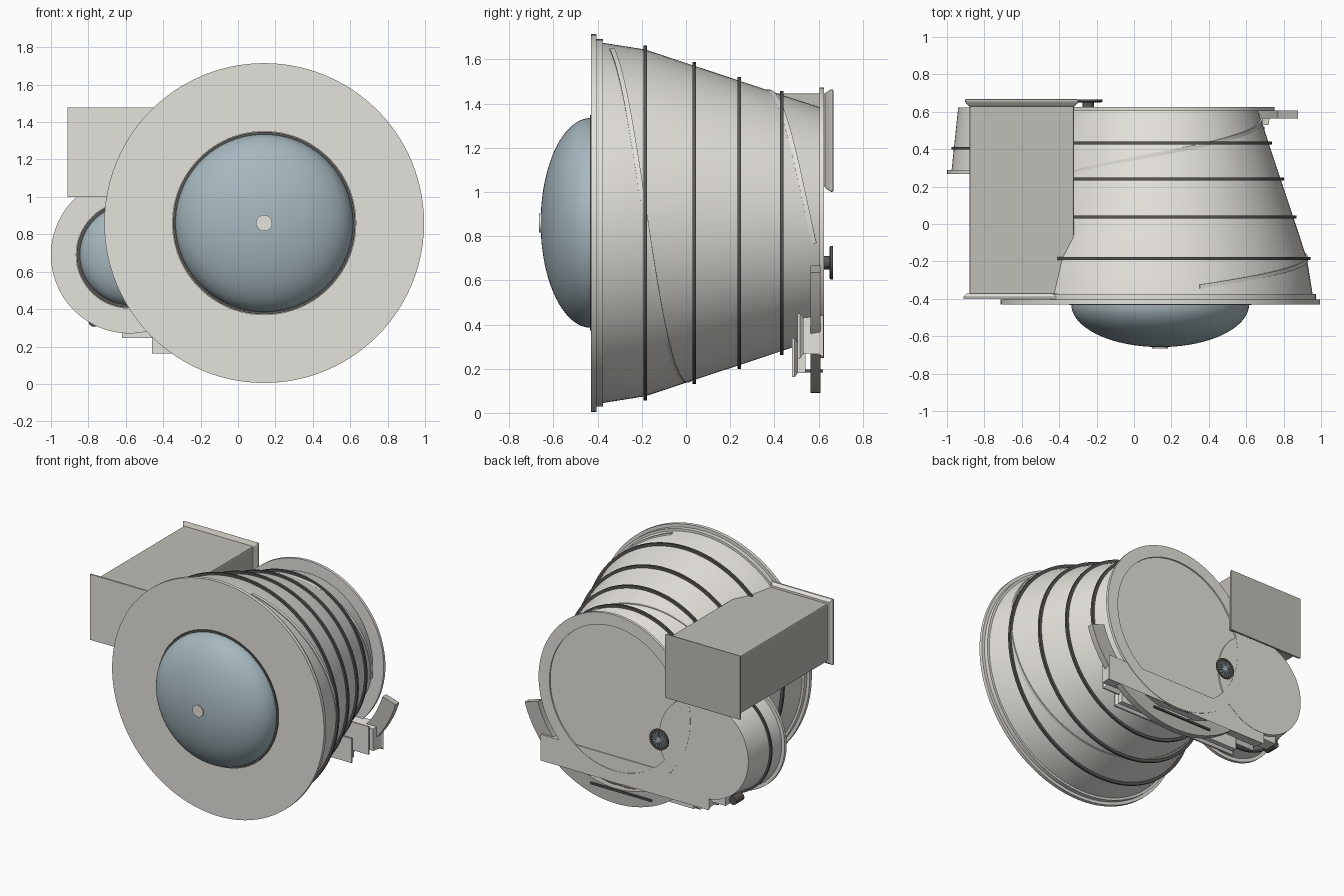
import bpy, bmesh, math

if "Cube" in bpy.data.objects:
    bpy.data.objects.remove(bpy.data.objects["Cube"])

def material(name, rgb):
    m = bpy.data.materials.new(name)
    m.diffuse_color = (*rgb, 1)
    m.use_nodes = True
    m.node_tree.nodes["Principled BSDF"].inputs["Base Color"].default_value = m.diffuse_color
    return m

LIGHT = material("pale_metal", (0.78, 0.76, 0.71))
GREY = material("warm_grey", (0.53, 0.51, 0.47))
DARK = material("dark_trim", (0.10, 0.095, 0.09))
GLASS = material("blue_glass", (0.38, 0.48, 0.52))
BIG = (0.14, 0.86)      # x, z of the main barrel axis
SMALL = (-0.58, 0.69)   # x, z of the side barrel axis

def finish(bm, name, mat, smooth=True):
    bmesh.ops.remove_doubles(bm, verts=bm.verts, dist=1e-5)
    bmesh.ops.recalc_face_normals(bm, faces=bm.faces)
    me = bpy.data.meshes.new(name)
    bm.to_mesh(me)
    bm.free()
    me.materials.append(mat)
    ob = bpy.data.objects.new(name, me)
    bpy.context.collection.objects.link(ob)
    if smooth:
        bpy.ops.object.select_all(action='DESELECT')
        ob.select_set(True)
        bpy.context.view_layer.objects.active = ob
        bpy.ops.object.shade_smooth_by_angle(angle=math.radians(30))
    return ob

def loft(bm, loops, closed=False):
    """Skin rings of points; cap the ends unless closed."""
    rings = [[bm.verts.new(p) for p in lp] for lp in loops]
    n = len(rings[0])
    for a, b in zip(rings, rings[1:] + (rings[:1] if closed else [])):
        for i in range(n):
            j = (i + 1) % n
            bm.faces.new((a[i], a[j], b[j], b[i]))
    if not closed:
        bm.faces.new(rings[0])
        bm.faces.new(rings[-1])

def lathe(name, centre, profile, mat, n=96):
    """Turn a list of (radius, y) around a y-parallel axis, capping both ends."""
    bm = bmesh.new()
    loft(bm, [[(centre[0] + r * math.cos(2 * math.pi * i / n), y,
                centre[1] + r * math.sin(2 * math.pi * i / n)) for i in range(n)]
              for r, y in profile])
    return finish(bm, name, mat)

def frustum_box(name, sections, mat, bevel=0.0):
    """Box lofted through (y, x0, x1, z0, z1) sections."""
    bm = bmesh.new()
    loft(bm, [[(x0, y, z0), (x1, y, z0), (x1, y, z1), (x0, y, z1)]
              for y, x0, x1, z0, z1 in sections])
    ob = finish(bm, name, mat, False)
    if bevel:
        b = ob.modifiers.new("soft_edges", 'BEVEL')
        b.width, b.segments = bevel, 2
    return ob

def dome(name, centre, r, y, depth):
    prof = [(r * math.cos(t), y - depth * math.sin(t))
            for t in [math.pi / 2 * k / 20 * 0.985 for k in range(21)]]
    return lathe(name, centre, [(r, y + 0.02)] + prof, GLASS)

def barrel_r(y):
    """Radius of the main barrel at y."""
    if y < -0.185:
        return 0.815 - 0.03 * (y + 0.375) / 0.19
    return 0.785 - 0.268 * (y + 0.185) / 0.805

# main barrel with stepped front flange and back flange
lathe("main_barrel", BIG, [(0.49, -0.405), (0.49, -0.43), (0.855, -0.43), (0.855, -0.405),
      (0.832, -0.405), (0.832, -0.375), (0.815, -0.375), (0.785, -0.185),
      (0.523, 0.605), (0.612, 0.605), (0.612, 0.625), (0.525, 0.625), (0.525, 0.615)], LIGHT)
for k, y in enumerate((-0.185, 0.037, 0.24, 0.433)):
    r = barrel_r(y)
    lathe(f"barrel_band_{k}", BIG, [(r - 0.02, y - 0.008), (r + 0.018, y - 0.008),
          (r + 0.018, y + 0.008), (r - 0.02, y + 0.008)], DARK)
lathe("main_lens_ring", BIG, [(0.488, -0.40), (0.488, -0.434), (0.47, -0.434)], DARK)
dome("main_lens", BIG, 0.475, -0.43, 0.228)
lathe("lens_cap", BIG, [(0.043, -0.64), (0.043, -0.665)], LIGHT, 32)

# side barrel
lathe("side_barrel", SMALL, [(0.285, 0.30), (0.285, 0.268), (0.42, 0.268), (0.42, 0.29),
      (0.395, 0.29), (0.36, 0.624)], LIGHT)
lathe("side_barrel_band", SMALL, [(0.37, 0.397), (0.396, 0.397), (0.396, 0.413), (0.365, 0.413)], DARK)
lathe("side_lens_ring", SMALL, [(0.283, 0.30), (0.283, 0.275), (0.265, 0.275)], DARK)
dome("side_lens", SMALL, 0.266, 0.28, 0.13)

# spiral ridge wound once and a quarter around the main barrel
bm = bmesh.new()
loops = []
for k in range(141):
    t = k / 140
    a = math.radians(75 - 445 * t)
    y = -0.335 + 0.915 * t
    r = barrel_r(y) + 0.012 * abs(2 * t - 1) - 0.003
    loops.append([(BIG[0] + (r + dr) * math.cos(a), y + dy, BIG[1] + (r + dr) * math.sin(a))
                  for dr, dy in ((-0.02, -0.011), (0, -0.011), (0, 0.011), (-0.02, 0.011))])
loft(bm, loops)
finish(bm, "spiral_ridge", LIGHT)

# top box with flared end flanges
frustum_box("top_box", [(-0.385, -0.88, -0.32, 1.025, 1.445),
                        (0.64, -0.88, -0.32, 1.025, 1.445)], GREY, 0.008)
wide, narrow = (-0.912, -0.288, 1.0, 1.478), (-0.895, -0.305, 1.015, 1.46)
frustum_box("box_front_flange", [(-0.402, *wide), (-0.39, *wide), (-0.372, *narrow)], LIGHT)
frustum_box("box_back_flange", [(0.628, -0.882, -0.318, 1.02, 1.447), (0.655, -0.905, -0.295, 1.0, 1.465),
                                (0.667, -0.905, -0.295, 1.0, 1.465)], GREY, 0.006)

# curved guard below the back flange
bm = bmesh.new()
loops = []
for k in range(49):
    a = math.radians(-17 - 125 * k / 48)
    loops.append([(BIG[0] + r * math.cos(a), y, BIG[1] + r * math.sin(a))
                  for r, y in ((0.66, 0.563), (0.77, 0.563), (0.77, 0.608), (0.66, 0.608))])
loft(bm, loops)
finish(bm, "curved_guard", GREY)
frustum_box("guard_slot", [(0.535, -0.15, 0.34, 0.183, 0.197), (0.62, -0.15, 0.34, 0.183, 0.197)], DARK)

# lower mounting bar with a flared front plate
frustum_box("mounting_bar", [(0.53, -0.62, 0.72, 0.27, 0.43), (0.605, -0.62, 0.73, 0.265, 0.44),
                             (0.622, -0.62, 0.74, 0.25, 0.44)], LIGHT)
frustum_box("bar_front_lip", [(0.505, -0.62, 0.70, 0.245, 0.45), (0.515, -0.62, 0.70, 0.245, 0.45),
                              (0.535, -0.60, 0.68, 0.27, 0.43)], LIGHT)
frustum_box("bar_lower_plate", [(0.48, -0.46, 0.58, 0.162, 0.34), (0.492, -0.46, 0.58, 0.162, 0.34),
                                (0.505, -0.44, 0.56, 0.18, 0.32), (0.54, -0.44, 0.56, 0.18, 0.32)], LIGHT)

# small bracket and fastener under the side barrel
frustum_box("side_bracket", [(0.50, -0.74, -0.60, 0.305, 0.42), (0.60, -0.74, -0.60, 0.305, 0.42)], LIGHT)
lathe("bracket_screw", (-0.77, 0.335), [(0.03, 0.47), (0.03, 0.56)], DARK, 16)

# round rear vent with spokes
VENT = (-0.245, 0.68)
lathe("vent_stem", VENT, [(0.03, 0.60), (0.03, 0.655)], DARK, 24)
lathe("vent_disc", VENT, [(0.07, 0.65), (0.076, 0.655), (0.076, 0.665), (0.062, 0.665), (0.06, 0.659)], DARK, 48)
bm = bmesh.new()
for k in range(8):
    a = math.pi * k / 8
    c, s = math.cos(a), math.sin(a)
    loft(bm, [[(VENT[0] + u * c - v * s, y, VENT[1] + u * s + v * c)
               for u, v in ((-0.06, -0.003), (0.06, -0.003), (0.06, 0.003), (-0.06, 0.003))]
              for y in (0.657, 0.664)])
finish(bm, "vent_spokes", GLASS, False)
